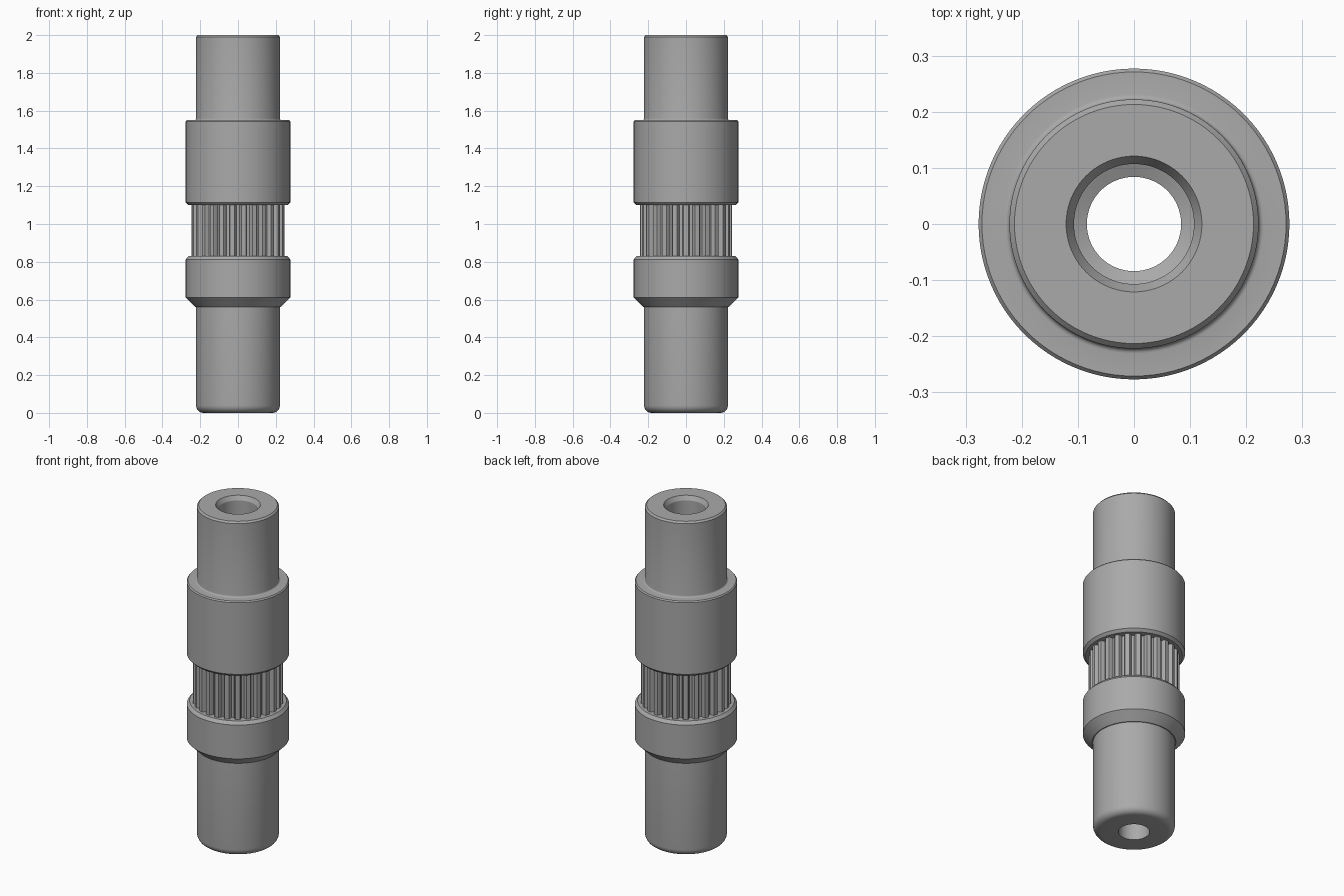
import bpy, bmesh
from math import cos, sin, pi, radians
from mathutils import Vector, Matrix

if "Cube" in bpy.data.objects:
    bpy.data.objects.remove(bpy.data.objects["Cube"], do_unlink=True)

steel = bpy.data.materials.new("steel_grey")
steel.use_nodes = True
grey = (0.4, 0.4, 0.4, 1)
steel.diffuse_color = grey
steel.node_tree.nodes["Principled BSDF"].inputs["Base Color"].default_value = grey

SHAFT, COLLAR, ROOT, TIP, BORE = 0.222, 0.277, 0.222, 0.245, 0.084
SPLINE_LOW, SPLINE_HIGH = 0.83, 1.10
TEETH = 26


def finish(name, bm):
    bmesh.ops.remove_doubles(bm, verts=bm.verts, dist=1e-5)
    bmesh.ops.recalc_face_normals(bm, faces=bm.faces)
    mesh = bpy.data.meshes.new(name)
    bm.to_mesh(mesh)
    bm.free()
    mesh.materials.append(steel)
    obj = bpy.data.objects.new(name, mesh)
    bpy.context.collection.objects.link(obj)
    bpy.ops.object.select_all(action='DESELECT')
    obj.select_set(True)
    bpy.context.view_layer.objects.active = obj
    bpy.ops.object.shade_smooth_by_angle(angle=radians(25))
    return obj


def arc(cx, cz, r, start, end, steps=6):
    angles = [radians(start + (end - start) * i / steps) for i in range(steps + 1)]
    return [(cx + r * cos(a), cz + r * sin(a)) for a in angles]


# Turned shaft: bore, rounded foot, two collars and chamfered top
profile = [(BORE, 0)]
profile += arc(SHAFT - 0.04, 0.04, 0.04, -90, 0)
profile += [(SHAFT, 0.56), (0.227, 0.56), (COLLAR, 0.61), (COLLAR, 0.812), (0.262, SPLINE_LOW),
            (ROOT, SPLINE_LOW), (ROOT, SPLINE_HIGH), (0.262, SPLINE_HIGH),
            (COLLAR, 1.115), (COLLAR, 1.543), (0.271, 1.55)]
profile += arc(SHAFT + 0.009, 1.559, 0.009, 270, 180, 4)
profile += [(SHAFT, 1.99), (0.213, 2), (0.121, 2), (0.107, 1.975), (0.107, 1.8), (BORE, 1.79)]

bm = bmesh.new()
ring = [bm.verts.new((r, 0, z)) for r, z in profile]
edges = [bm.edges.new((a, b)) for a, b in zip(ring, ring[1:] + ring[:1])]
bmesh.ops.spin(bm, geom=ring + edges, cent=(0, 0, 0), axis=(0, 0, 1),
               angle=2 * pi, steps=96, use_duplicate=False)
finish("turned_shaft", bm)

# Spline teeth: tapered prisms seated in the groove between the collars
bm = bmesh.new()
section = [(ROOT - 0.004, -0.02), (0.236, -0.017), (TIP, -0.012),
           (TIP + 0.0005, 0), (TIP, 0.012), (0.236, 0.017), (ROOT - 0.004, 0.02)]
for i in range(TEETH):
    turn = Matrix.Rotation(2 * pi * i / TEETH, 3, 'Z')
    face = bm.faces.new([bm.verts.new(turn @ Vector((x, y, SPLINE_LOW))) for x, y in section])
    top = bmesh.ops.extrude_face_region(bm, geom=[face])
    bmesh.ops.translate(bm, vec=(0, 0, SPLINE_HIGH - SPLINE_LOW),
                        verts=[v for v in top["geom"] if isinstance(v, bmesh.types.BMVert)])
finish("spline_teeth", bm)
